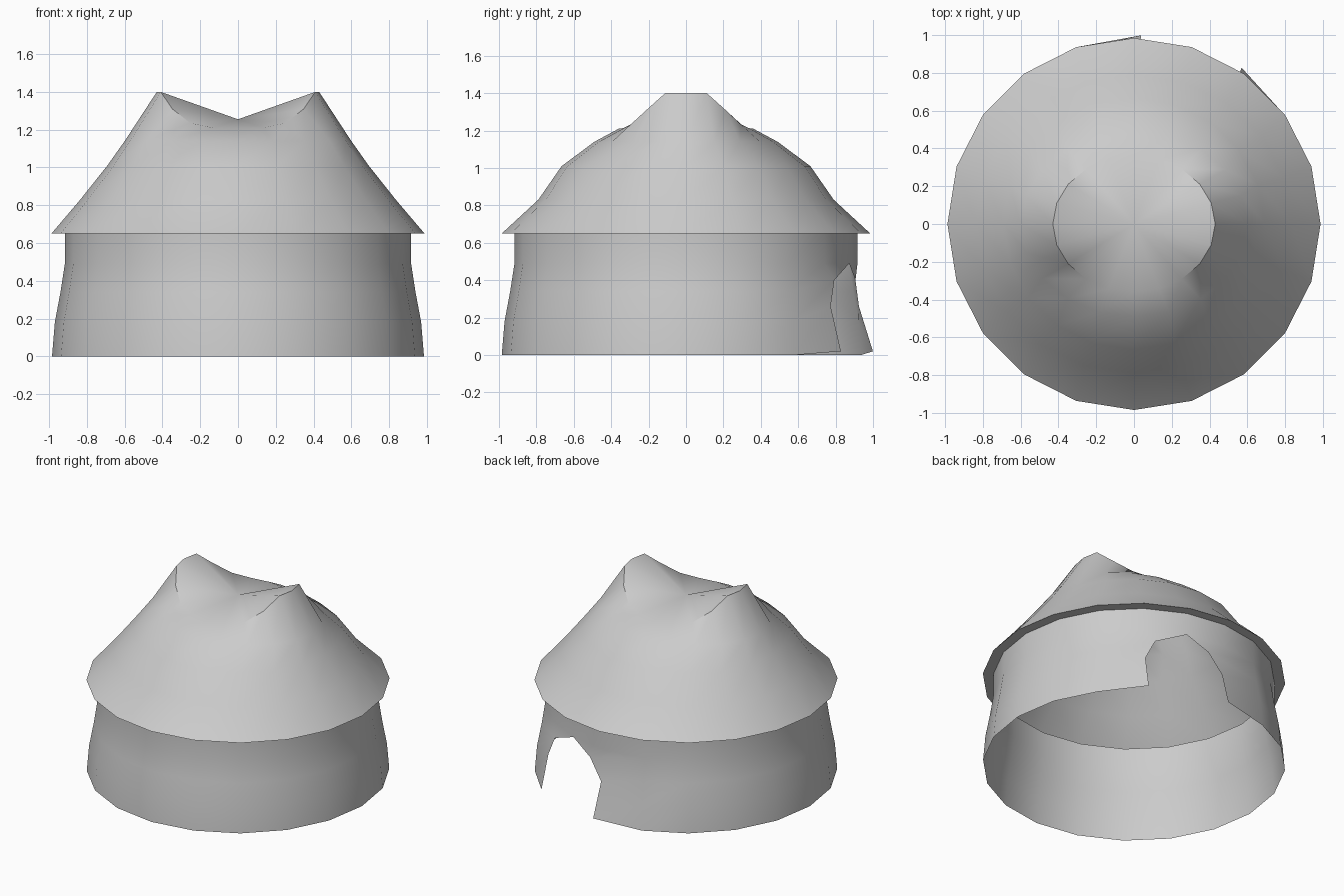
import bpy, bmesh
from math import cos, sin, radians

if "Cube" in bpy.data.objects:
    bpy.data.objects.remove(bpy.data.objects["Cube"])

N = 20            # sides of the round hut
STEP = 360 / N


def polar(rx, ry, deg, z):
    a = radians(deg)
    return (rx * cos(a), ry * sin(a), z)


def skin(bm, rings, skip=()):
    """Quads between successive closed rings, leaving out (row, column) cells."""
    for k in range(len(rings) - 1):
        for i in range(N):
            if (k, i) in skip:
                continue
            j = (i + 1) % N
            bm.faces.new((rings[k][i], rings[k][j], rings[k + 1][j], rings[k + 1][i]))


def finish(bm, name, angle):
    loose = [v for v in bm.verts if not v.link_faces]
    bmesh.ops.delete(bm, geom=loose, context='VERTS')
    me = bpy.data.meshes.new(name)
    bm.to_mesh(me)
    bm.free()
    ob = bpy.data.objects.new(name, me)
    bpy.context.collection.objects.link(ob)
    bpy.ops.object.select_all(action='DESELECT')
    ob.select_set(True)
    bpy.context.view_layer.objects.active = ob
    bpy.ops.object.shade_smooth_by_angle(angle=radians(angle))
    return ob


# Walls: flared at the foot, open underneath
bm = bmesh.new()
profile = [(0.985, 0), (0.97, 0.18), (0.94, 0.34), (0.917, 0.49), (0.917, 0.65)]
rings = [[bm.verts.new(polar(r, r, i * STEP, z)) for i in range(N)] for r, z in profile]

# Doorway at the back: columns 3 and 5 are the jambs, column 4 the apex
left_jamb = [(1.005, 55.5, 0.02), (0.95, 54.5, 0.26), (0.93, 58.5, 0.40)]
right_jamb = [(1.0, 87.8, 0.02), (0.925, 88.3, 0.26), (0.915, 82, 0.40)]
for col, jamb in ((3, left_jamb), (5, right_jamb)):
    for row, (r, deg, z) in enumerate(jamb):
        rings[row][col].co = polar(r, r, deg, z)
skin(bm, rings, {(k, i) for k in range(3) for i in (3, 4)} | {(2, 3), (2, 4)})
bm.faces.new((rings[2][3], rings[3][4], rings[3][3]))
bm.faces.new((rings[3][4], rings[2][5], rings[3][5]))
finish(bm, "walls", 40)

# Roof: flat eave underside, sloping rings, saddle-shaped rim and a dished top
bm = bmesh.new()
profile = [(0.917, 0.917, 0.65), (0.988, 0.985, 0.65), (0.835, 0.79, 0.83),
           (0.692, 0.665, 1.01), (0.60, 0.49, 1.14)]
rings = [[bm.verts.new(polar(rx, ry, i * STEP, z)) for i in range(N)] for rx, ry, z in profile]
rim_z = [1.40, 1.40, 1.31, 1.235, 1.21, 1.21]       # one quarter, mirrored round
rim = []
for i in range(N):
    q = i % 10
    rim.append(bm.verts.new(polar(0.43, 0.36, i * STEP, rim_z[min(q, 10 - q)])))
rings.append(rim)
skin(bm, rings)
centre = bm.verts.new((0, 0, 1.255))
for i in range(N):
    bm.faces.new((rim[i], rim[(i + 1) % N], centre))
finish(bm, "roof", 40)
